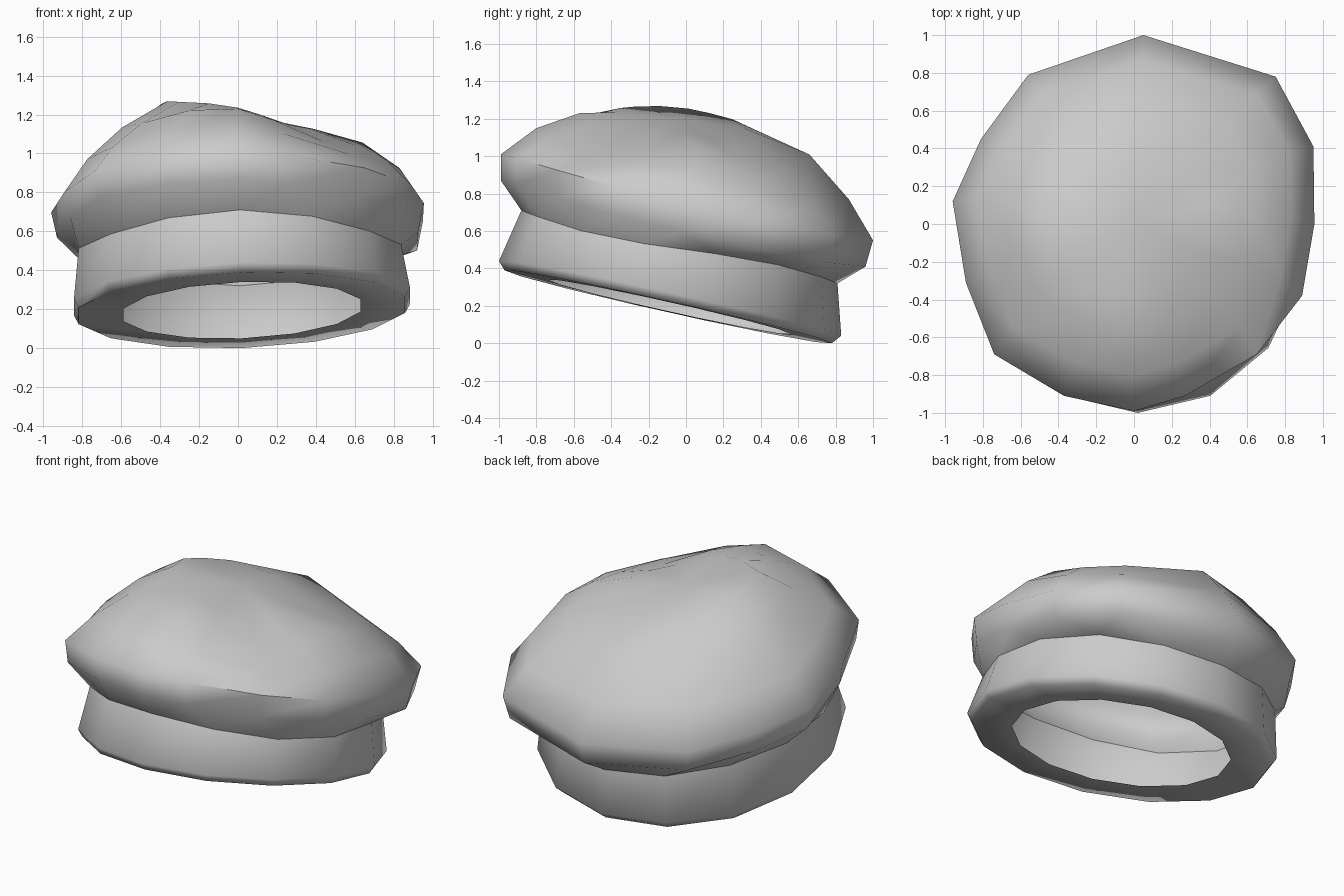
import bpy, bmesh, math

cube = bpy.data.objects.get("Cube")
if cube:
    bpy.data.objects.remove(cube, do_unlink=True)

SIDES = 14

# One plain grey cloth
cloth = bpy.data.materials.new("grey_cloth")
cloth.use_nodes = True
GREY = (0.6, 0.6, 0.6, 1.0)
cloth.diffuse_color = GREY
cloth.node_tree.nodes["Principled BSDF"].inputs["Base Color"].default_value = GREY


def loft(name, rings, apex=None, angle=60):
    """Skin a list of point rings, optionally closed by a fan to an apex."""
    bm = bmesh.new()
    loops = [[bm.verts.new(p) for p in ring] for ring in rings]
    for low, high in zip(loops, loops[1:]):
        for i in range(SIDES):
            j = (i + 1) % SIDES
            bm.faces.new((low[j], low[i], high[i], high[j]))
    if apex:
        tip = bm.verts.new(apex)
        for i in range(SIDES):
            bm.faces.new((loops[-1][(i + 1) % SIDES], loops[-1][i], tip))
    mesh = bpy.data.meshes.new(name)
    bm.to_mesh(mesh)
    bm.free()
    obj = bpy.data.objects.new(name, mesh)
    bpy.context.collection.objects.link(obj)
    mesh.materials.append(cloth)
    bpy.ops.object.select_all(action="DESELECT")
    obj.select_set(True)
    bpy.context.view_layer.objects.active = obj
    bpy.ops.object.shade_smooth_by_angle(angle=math.radians(angle))
    return obj


def oval(rx, front, back, z_front, z_back, cx=0.02, tilt=0.05, wave=0.0):
    """Tilted regular ring, clockwise from the back; wave bends its sides."""
    ring = []
    for i in range(SIDES):
        a = math.tau * i / SIDES
        s, c = math.sin(a), math.cos(a)
        t = (1 + c) / 2
        ring.append((cx + rx * s, front + (back - front) * t,
                     z_front + (z_back - z_front) * t + tilt * s
                     + wave * s * s * (c - 0.25)))
    return ring


# Lumpy plan outline of the crown, clockwise from the back
OUTLINE = [(0.05, 1.0), (0.75, 0.78), (0.95, 0.41), (0.955, 0.0), (0.89, -0.38),
           (0.65, -0.69), (0.27, -0.91), (0.0, -0.99), (-0.37, -0.91),
           (-0.74, -0.69), (-0.89, -0.31), (-0.96, 0.12), (-0.81, 0.45),
           (-0.56, 0.79)]
# Where the soft cloth sags most
DENT = {1: 0.6, 2: 0.4, 4: 0.6, 5: 1.0, 6: 0.4, 9: 0.3}


def crown_ring(rx, front, back, z_front, z_back, tilt=0.0, sag=0.05, dent=0.0):
    """Outline scaled into a tilted ring with drooping sides and dents."""
    ring = []
    for i, (x, y) in enumerate(OUTLINE):
        t = (y + 0.99) / 1.99
        ring.append((x * rx / 0.955, front + (back - front) * t,
                     z_front + (z_back - z_front) * t + tilt * x
                     - sag * x * x - dent * DENT.get(i, 0)))
    return ring


seam = oval(0.85, -0.88, 0.81, 0.71, 0.32, cx=0.01, tilt=0.01, wave=0.08)

# Head band: underside, rounded lip and flaring wall
loft("head_band", [
    oval(0.625, -0.74, 0.56, 0.34, 0.05, tilt=0.025),
    oval(0.86, -0.97, 0.78, 0.39, 0.0, tilt=0.03),
    oval(0.885, -1.0, 0.83, 0.44, 0.04, tilt=0.03),
    seam,
])

# Soft crown
loft("crown", [
    seam,
    crown_ring(0.925, -0.99, 0.96, 0.87, 0.41),
    crown_ring(0.955, -0.99, 1.0, 1.01, 0.55, 0.01),
    crown_ring(0.83, -0.80, 0.87, 1.15, 0.77, 0.01, dent=0.08),
    crown_ring(0.64, -0.57, 0.66, 1.23, 1.01, -0.02, dent=0.1),
    crown_ring(0.39, -0.38, 0.32, 1.235, 1.15, -0.07, sag=0.0, dent=0.03),
], apex=(0.02, 0, 1.2))
